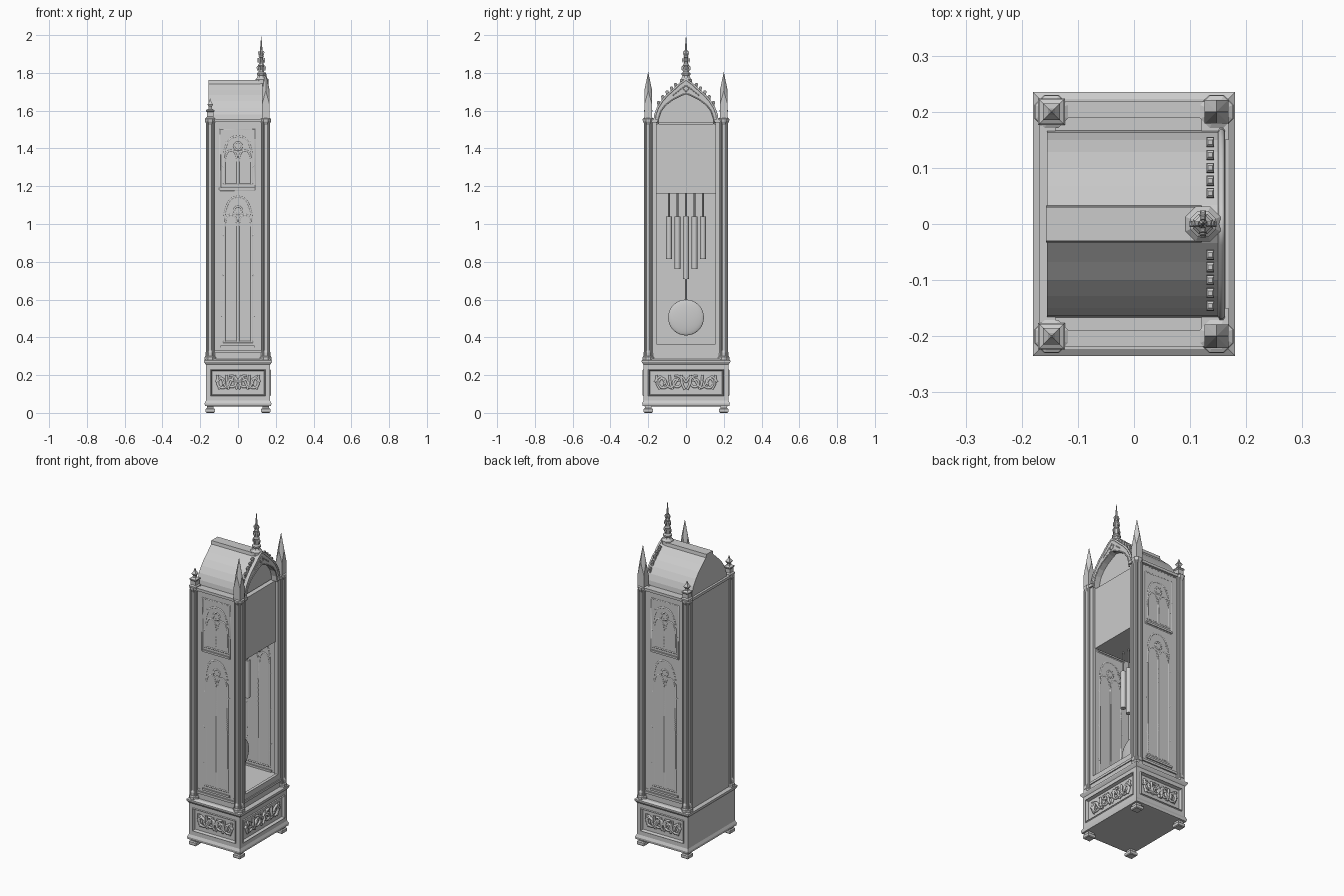
import bpy, bmesh
from math import pi, cos, sin

if "Cube" in bpy.data.objects:
    bpy.data.objects.remove(bpy.data.objects["Cube"])


def make(name, bm, smooth=False):
    bmesh.ops.recalc_face_normals(bm, faces=bm.faces)
    me = bpy.data.meshes.new(name)
    bm.to_mesh(me)
    bm.free()
    if smooth:
        me.shade_smooth()
        me.set_sharp_from_angle(angle=0.7)
    ob = bpy.data.objects.new(name, me)
    bpy.context.collection.objects.link(ob)
    return ob


def stack(name, n, prof, c=(0, 0), smooth=False):
    """Stacked n-sided rings; prof holds (half x, half y, z)."""
    bm = bmesh.new()
    k = 1 / cos(pi / n)
    rows = [[bm.verts.new((c[0] + hx * k * cos((2 * i + 1) * pi / n),
                           c[1] + hy * k * sin((2 * i + 1) * pi / n), z))
             for i in range(n)] for hx, hy, z in prof]
    for a, b in zip(rows, rows[1:]):
        for i in range(n):
            j = (i + 1) % n
            bm.faces.new((a[i], a[j], b[j], b[i]))
    bm.faces.new(rows[0])
    bm.faces.new(rows[-1])
    return make(name, bm, smooth)


def rnd(prof):
    return [(r, r, z) for r, z in prof]


def box(name, x0, x1, y0, y1, z0, z1):
    return stack(name, 4, [((x1 - x0) / 2, (y1 - y0) / 2, z0), ((x1 - x0) / 2, (y1 - y0) / 2, z1)],
                 ((x0 + x1) / 2, (y0 + y1) / 2))


def extrude_x(name, pts, x0, x1):
    bm = bmesh.new()
    f = bm.faces.new([bm.verts.new((x0, y, z)) for y, z in pts])
    g = bmesh.ops.extrude_face_region(bm, geom=[f])['geom']
    bmesh.ops.translate(bm, vec=(x1 - x0, 0, 0), verts=[v for v in g if isinstance(v, bmesh.types.BMVert)])
    return make(name, bm)


def bars(name, paths, r, place):
    """Round bars along flat (u, v) paths placed on a wall."""
    cu = bpy.data.curves.new(name, 'CURVE')
    cu.dimensions = '3D'
    cu.bevel_depth = r
    cu.bevel_resolution = 1
    cu.use_fill_caps = True
    for p in paths:
        s = cu.splines.new('POLY')
        s.points.add(len(p) - 1)
        for q, (u, v) in zip(s.points, p):
            q.co = (*place(u, v), 1)
    bpy.context.collection.objects.link(bpy.data.objects.new(name, cu))


def mirrored(half):
    return half + [(-y, z) for y, z in reversed(half) if y > 0]


def lancet(c, w, z0, spring, top, n=8):
    """Pointed arch outline with jambs."""
    h = [(c + w * cos(t * pi / 2 / n * .95) ** .8, spring + (top - spring) * sin(t * pi / 2 / n * .95) ** 1.15)
         for t in range(n)] + [(c, top)]
    return [(c + w, z0)] + h + [(2 * c - u, v) for u, v in reversed(h[:-1])] + [(c - w, z0)]


def ring(c, v, r, n=12):
    return [(c + r * cos(2 * pi * i / n), v + r * sin(2 * pi * i / n)) for i in range(n + 1)]


# Plinth with recessed panels on the front and both sides
base = stack("plinth", 4, [(.162, .217, .035), (.175, .23, .036), (.177, .232, .05), (.17, .225, .065),
                           (.17, .225, .255), (.175, .23, .262), (.18, .235, .27), (.18, .235, .277), (.168, .223, .285)])
bm = bmesh.new()
bm.from_mesh(base.data)
for f in [f for f in bm.faces if f.calc_area() > .05 and abs(f.normal.z) < .1 and f.normal.x > -.5]:
    bmesh.ops.inset_region(bm, faces=[f], thickness=.035, depth=0)
    bmesh.ops.inset_region(bm, faces=[f], thickness=.005, depth=.006)
    bmesh.ops.inset_region(bm, faces=[f], thickness=.007, depth=-.018)
bm.to_mesh(base.data)
bm.free()

# Carved scrollwork in the panels
def scrolls(w):
    out = []
    for s in (-1, 1):
        for k in (.3, .74):
            out.append([(s * (w * k + (.034 - .0016 * i) * cos(i * .5 + k * 4)),
                         .162 + (.036 - .0016 * i) * sin(i * .5 + k * 4)) for i in range(17)])
        out.append([(s * w * i / 12, .162 + .03 * sin(i * pi / 4)) for i in range(13)])
        for k in (.12, .5, .92):
            out.append([(s * w * (k - .08), .125), (s * w * k, .15), (s * w * (k + .03), .2)])
    return out


bars("front_carving", scrolls(.165), .007, lambda u, v: (.162, u, v))
for s in (-1, 1):
    bars("side_carving", scrolls(.115), .007, lambda u, v: (u, s * .217, v))

# Feet, clustered corner columns and pinnacles
for sx in (-1, 1):
    for sy in (-1, 1):
        c = (sx * .147, sy * .2)
        stack("foot", 4, rnd([(.02, 0), (.024, .004), (.024, .02), (.018, .025), (.018, .037)]), c)
        stack("column", 8, rnd([(.03, .28), (.03, .295), (.025, .302), (.025, .32), (.019, .33), (.019, 1.525),
                                (.024, 1.535), (.027, 1.54), (.029, 1.548), (.029, 1.556), (.022, 1.56)]), c)
        for dx in (-1, 1):
            for dy in (-1, 1):
                stack("column_shaft", 8, rnd([(.006, .3), (.006, 1.54)]), (c[0] + dx * .016, c[1] + dy * .016), True)
        if sx < 0:
            stack("back_finial", 4, rnd([(.024, 1.555), (.024, 1.562), (.017, 1.568), (.017, 1.592), (.022, 1.597),
                                         (.022, 1.603), (.009, 1.61), (.008, 1.62), (.015, 1.632), (.006, 1.645), (.001, 1.665)]), c)
        else:
            # Helm spire: gabled sides and four rhombic faces
            bm = bmesh.new()
            h = .021
            sq = [(h, h), (-h, h), (-h, -h), (h, -h)]
            lo = [bm.verts.new((c[0] + a, c[1] + b, 1.555)) for a, b in sq]
            hi = [bm.verts.new((c[0] + a, c[1] + b, 1.63)) for a, b in sq]
            gb = [bm.verts.new((c[0] + a, c[1] + b, 1.705)) for a, b in ((0, h), (-h, 0), (0, -h), (h, 0))]
            top = bm.verts.new((*c, 1.805))
            bm.faces.new(lo)
            for i in range(4):
                j = (i + 1) % 4
                bm.faces.new((lo[i], lo[j], hi[j], gb[i], hi[i]))
                bm.faces.new((hi[i], gb[i], top))
                bm.faces.new((hi[i], top, gb[i - 1]))
            make("front_pinnacle", bm)

# Case: floor, back, front frame, sill and cornice mouldings
box("case_floor", -.16, .155, -.205, .205, .28, .345)
box("back_panel", -.162, -.148, -.2, .2, .28, 1.55)
box("bottom_rail", .14, .158, -.19, .19, .28, .365)
box("waist_moulding", .14, .164, -.18, .18, .318, .332)
for s in (-1, 1):
    box("front_stile", .135, .158, *sorted((s * .155, s * .19)), .28, 1.55)
    box("front_cornice", .12, .168, *sorted((s * .15, s * .205)), 1.538, 1.556)
    box("side_moulding", -.14, .14, *sorted((s * .19, s * .213)), .318, .332)
    box("side_cornice", -.14, .14, *sorted((s * .19, s * .218)), 1.54, 1.556)
box("back_cornice", -.168, -.14, -.2, .2, 1.54, 1.556)
box("top_deck", -.16, .12, -.205, .205, 1.535, 1.553)

# Side walls with window tracery
for s in (-1, 1):
    def put(u, v):
        return (u, s * .2005, v)
    box("side_wall", -.15, .15, *sorted((s * .197, s * .204)), .28, 1.55)
    for nm, z0, sp, tp in (("upper", 1.21, 1.36, 1.465), ("lower", .375, 1.02, 1.145)):
        lines = [lancet(0, .074, z0, sp, tp), [(0, z0), (0, sp)], ring(0, sp + .052, .021), [(-.08, z0), (.08, z0)]]
        for c in (-.037, .037):
            lines.append(lancet(c, .034, z0, sp - .035, sp + .03, 6))
        bars(nm + "_side_tracery", lines, .006, put)
        # Small carved leaves on the jambs and arch
        leaves = []
        for e in (-1, 1):
            k = 3 if nm == "lower" else 1
            for i in range(k):
                z = z0 + (sp - z0) * (i + .6) / k
                leaves.append([(e * .074, z), (e * .087, z + .012)])
            leaves.append([(e * .05, sp + .07), (e * .066, sp + .082)])
        bars(nm + "_leaves", leaves, .005, put)
        box(nm + "_sill", -.092, .088, *sorted((s * .19, s * .212)), z0 - .03, z0 - .018)
    bars("upper_window_frame", [[(-.095, 1.18), (.09, 1.18), (.09, 1.5), (-.095, 1.5), (-.095, 1.18)]], .006, put)

# Dial and movement box
box("dial_box", -.12, .142, -.157, .157, 1.162, 1.53)

# Roof, gable with arched niche, and ridge
outer = mirrored([(.167, 1.548), (.163, 1.58), (.15, 1.615), (.128, 1.65), (.1, 1.682), (.068, 1.71), (.034, 1.742), (0, 1.765)])
roof = [(y, min(z, 1.755)) for y, z in outer]
inner = mirrored([(.147, 1.53), (.145, 1.56), (.132, 1.598), (.108, 1.63), (.075, 1.655), (.048, 1.67), (.024, 1.682), (0, 1.69)])
extrude_x("roof", roof, -.155, .12)
extrude_x("ridge_cap", [(-.033, 1.742), (-.03, 1.762), (.03, 1.762), (.033, 1.742)], -.157, .12)
bm = bmesh.new()
rows = [[bm.verts.new((x, y, z)) for y, z in p] for p, x in ((outer, .12), (outer, .157), (inner, .157), (inner, .12))]
for a, b in zip(rows, rows[1:]):
    for i in range(len(outer) - 1):
        bm.faces.new((a[i], a[i + 1], b[i + 1], b[i]))
make("gable", bm)
bars("gable_moulding", [outer], .006, lambda u, v: (.156, u, v))
bars("niche_moulding", [inner], .004, lambda u, v: (.157, u, v))
bars("gable_relief", [ring(0, 1.715, .013), [(-.07, 1.68), (0, 1.735), (.07, 1.68)]], .003, lambda u, v: (.157, u, v))

# Crockets climbing the gable
for s in (-1, 1):
    for y, z in ((.055, 1.727), (.077, 1.709), (.1, 1.689), (.123, 1.663), (.146, 1.632)):
        stack("crocket", 4, [(.005, .005, z - .012), (.005, .006, z + .004), (.007, .009, z + .008), (.007, .008, z + .015), (.004, .004, z + .019)],
              (.136, s * y))

# Central spire with its own crockets
stack("spire", 8, rnd([(.031, 1.735), (.031, 1.765), (.022, 1.775), (.019, 1.785), (.023, 1.79), (.023, 1.798), (.015, 1.805),
                       (.014, 1.835), (.018, 1.84), (.012, 1.848), (.01, 1.88), (.014, 1.885), (.009, 1.892), (.001, 1.992)]), (.123, 0))
for z, r in ((1.825, .019), (1.868, .016), (1.905, .011)):
    for dx, dy in ((1, 0), (-1, 0), (0, 1), (0, -1)):
        stack("spire_crocket", 4, rnd([(.003, z - .012), (.005, z), (.005, z + .006), (.002, z + .011)]),
              (.123 + dx * r, dy * r))

# Chimes hanging from the movement
for i in range(-2, 3):
    stack("chime_tube", 16, rnd([(.004, 1.165), (.004, 1.04), (.015, 1.04), (.015, .71 + .052 * abs(i))]), (0, i * .045), True)

# Pendulum
stack("pendulum_rod", 8, rnd([(.004, .5), (.004, 1.16)]), (.005, 0))
bm = bmesh.new()
bmesh.ops.create_uvsphere(bm, u_segments=32, v_segments=16, radius=.095)
bmesh.ops.scale(bm, vec=(.16, 1, 1), verts=bm.verts)
bmesh.ops.translate(bm, vec=(.005, 0, .505), verts=bm.verts)
make("pendulum_bob", bm, True)
